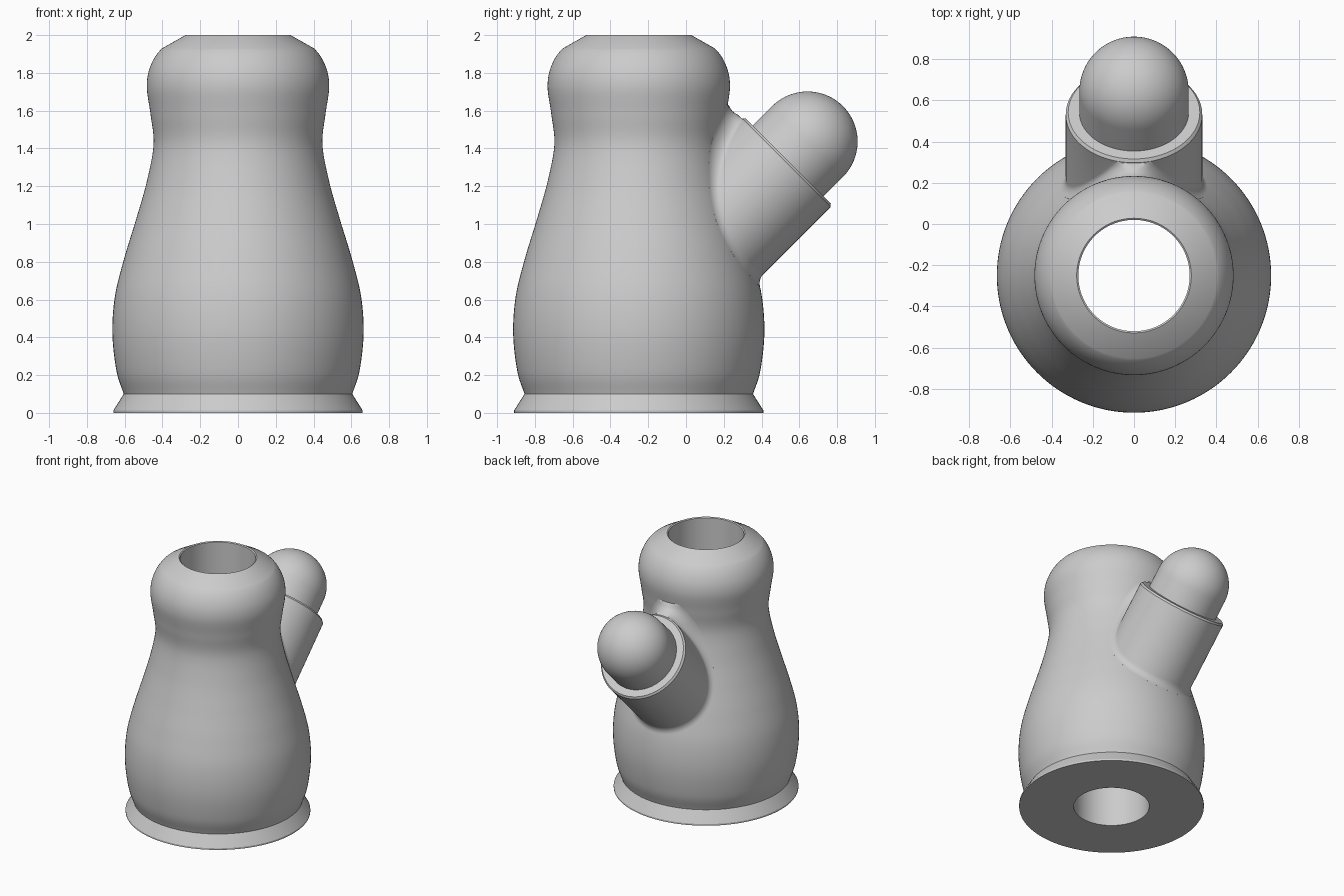
import bpy, bmesh, math
from mathutils import Vector, Matrix

if "Cube" in bpy.data.objects:
    bpy.data.objects.remove(bpy.data.objects["Cube"])

CY = -0.25                      # y of the body axis
SEG = 128
grey = bpy.data.materials.new("light grey")
grey.diffuse_color = (0.6, 0.6, 0.6, 1)
grey.use_nodes = True
grey.node_tree.nodes["Principled BSDF"].inputs["Base Color"].default_value = grey.diffuse_color


def build(name, rings, loop=False, cap_end=False):
    """Skin a list of rings (equal point counts) into an object."""
    bm = bmesh.new()
    vs = [[bm.verts.new(p) for p in r] for r in rings]
    n = len(vs[0])
    for i in range(len(vs) if loop else len(vs) - 1):
        a, b = vs[i], vs[(i + 1) % len(vs)]
        for j in range(n):
            k = (j + 1) % n
            bm.faces.new((a[j], a[k], b[k], b[j]))
    if cap_end:
        bm.faces.new(vs[0][::-1])
        bm.faces.new(vs[-1])
    bmesh.ops.remove_doubles(bm, verts=bm.verts, dist=1e-6)
    bmesh.ops.recalc_face_normals(bm, faces=bm.faces)
    me = bpy.data.meshes.new(name)
    bm.to_mesh(me)
    bm.free()
    me.materials.append(grey)
    ob = bpy.data.objects.new(name, me)
    bpy.context.collection.objects.link(ob)
    bpy.ops.object.select_all(action='DESELECT')
    ob.select_set(True)
    bpy.context.view_layer.objects.active = ob
    bpy.ops.object.shade_smooth_by_angle(angle=math.radians(24))
    return ob


def lathe(profile, matrix):
    return [[matrix @ Vector((r * math.cos(2 * math.pi * j / SEG),
                              r * math.sin(2 * math.pi * j / SEG), z))
             for j in range(SEG)] for r, z in profile]


# Body profile: smooth curve through a few (radius, height) points
keys = [(.605, .10), (.643, .22), (.665, .42), (.651, .62), (.602, .82), (.541, 1.02),
        (.484, 1.22), (.447, 1.42), (.463, 1.58), (.483, 1.73), (.462, 1.84), (.402, 1.93)]
ext = [(.575, .0)] + keys + [(.30, 1.99)]
curve = []
for i in range(1, len(ext) - 2):
    p0, p1, p2, p3 = (Vector(p) for p in ext[i - 1:i + 3])
    for s in range(8):
        t = s / 8
        curve.append(tuple(0.5 * (2 * p1 + (p2 - p0) * t + (2 * p0 - 5 * p1 + 4 * p2 - p3) * t * t
                                  + (3 * p1 - p0 - 3 * p2 + p3) * t ** 3)))
curve.append(keys[-1])

# Body with flared foot and a bore right through it
profile = [(.27, 0), (.66, 0), (.66, .013)] + curve + [(.278, 2.0), (.27, 1.994)]
build("body", lathe(profile, Matrix.Translation((0, CY, 0))), loop=True)


def radius(z):
    for (r0, z0), (r1, z1) in zip(curve, curve[1:]):
        if z0 <= z <= z1:
            return r0 + (r1 - r0) * (z - z0) / (z1 - z0)
    return .4


# Side socket: tilted 45 degrees, blended into the body by a rolling-ball fillet
RIM = Vector((0, .541, 1.334))
AX = Vector((0, 1, 1)).normalized()
UP = Vector((0, -1, 1)).normalized()
SIDE = Vector((1, 0, 0))
R, FILLET, LIP = .331, .07, .014


def point(th, rad, t):
    return RIM + rad * (math.cos(th) * UP + math.sin(th) * SIDE) + t * AX


def hit(th, rad):
    """Distance along the socket axis at which the body surface is met."""
    def gap(t):
        p = point(th, rad, t)
        return math.hypot(p.x, p.y - CY) - radius(p.z)
    t = .2
    while gap(t) > 0 and t > -1:
        t -= .01
    lo, hi = t, t + .01
    for _ in range(20):
        mid = (lo + hi) / 2
        lo, hi = (lo, mid) if gap(mid) > 0 else (mid, hi)
    return hi


columns = []
for j in range(SEG):
    th = 2 * math.pi * j / SEG
    t0 = hit(th, R)
    phi = math.atan2(.03, hit(th, R + .03) - t0)
    L = FILLET / math.tan(phi / 2)
    w = math.sin(phi / 2)
    rb = R + L * math.sin(phi)
    A, C, B = Vector((R, t0 + L)), Vector((R, t0)), Vector((rb, hit(th, rb)))
    col = [(B.x, B.y - .02)]
    for s in range(13):
        u = s / 12
        k0, k1, k2 = (1 - u) ** 2, 2 * w * u * (1 - u), u * u
        q = (k0 * B + k1 * C + k2 * A) / (k0 + k1 + k2)
        col.append((q.x, min(q.y, -LIP - .002)))
    col += [(R, -LIP), (R - .012, 0), (.262, 0), (.262, -.1)]
    columns.append([point(th, r, t) for r, t in col])
build("side_socket", [list(ring) for ring in zip(*columns)])

# Round-ended plug sitting in the socket
rot = Matrix((SIDE, -UP, AX)).transposed().to_4x4()
plug = [(.265, -.1)] + [(max(.265 * math.cos(a), 1e-4), .145 + .265 * math.sin(a))
                        for a in (math.pi / 2 * i / 24 for i in range(25))]
build("plug", lathe(plug, Matrix.Translation(RIM) @ rot), cap_end=True)
